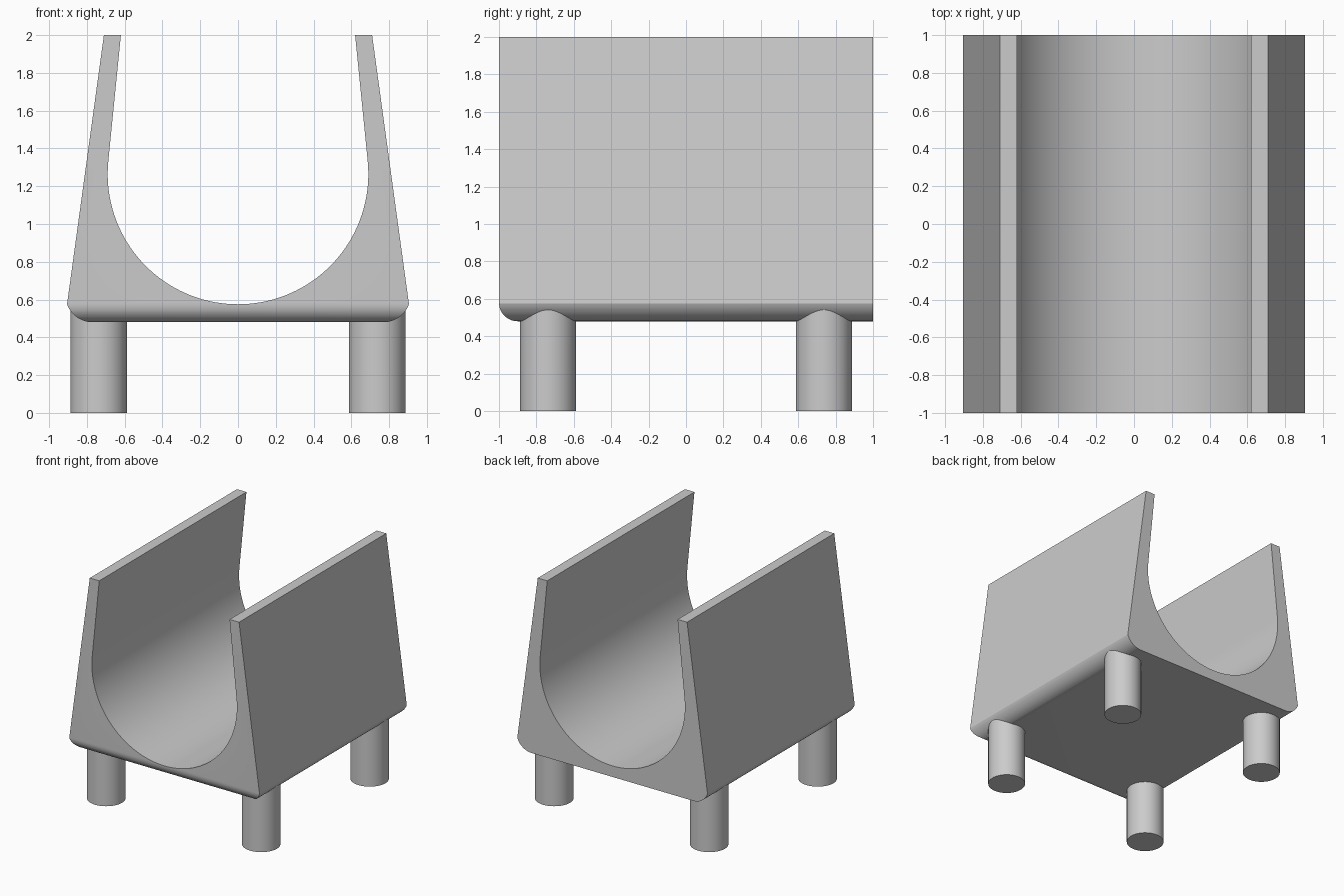
import bpy, bmesh
from math import sin, cos, pi, radians, asin, acos, atan2, hypot

cube = bpy.data.objects.get("Cube")
if cube:
    bpy.data.objects.remove(cube, do_unlink=True)

grey = bpy.data.materials.new("light_grey")
grey.use_nodes = True
colour = (0.6, 0.6, 0.6, 1)
grey.diffuse_color = colour
grey.node_tree.nodes["Principled BSDF"].inputs["Base Color"].default_value = colour


def arc(cx, cz, r, start, end, steps):
    """Points on a circle from one angle to another."""
    angles = [start + (end - start) * i / steps for i in range(steps + 1)]
    return [(cx + r * cos(a), cz + r * sin(a)) for a in angles]


def extrude(name, outline, place, shift):
    """Solid made by sweeping a closed outline along a straight line."""
    bm = bmesh.new()
    base = bm.faces.new([bm.verts.new(place(*p)) for p in outline])
    swept = bmesh.ops.extrude_face_region(bm, geom=[base])["geom"]
    bmesh.ops.translate(bm, vec=shift,
                        verts=[v for v in swept if isinstance(v, bmesh.types.BMVert)])
    bmesh.ops.recalc_face_normals(bm, faces=bm.faces)
    mesh = bpy.data.meshes.new(name)
    bm.to_mesh(mesh)
    bm.free()
    mesh.materials.append(grey)
    obj = bpy.data.objects.new(name, mesh)
    bpy.context.collection.objects.link(obj)
    return obj


def activate(obj):
    bpy.ops.object.select_all(action="DESELECT")
    obj.select_set(True)
    bpy.context.view_layer.objects.active = obj


# Body cross-section: rounded trough with leaning walls and round lower edges
bore_z, bore_r, lip_x, top = 1.265, 0.69, 0.62, 2.0
rise = top - bore_z
tangent = atan2(rise, lip_x) - acos(bore_r / hypot(lip_x, rise))
edge_x, edge_r, bottom = 0.77, 0.143, 0.48
edge_end = asin(0.135 / edge_r) - pi / 2
right_edge = arc(edge_x, bottom + edge_r, edge_r, -pi / 2, edge_end, 14)
left_edge = [(-x, z) for x, z in reversed(right_edge)]
bore = arc(0, bore_z, bore_r, tangent, -pi - tangent, 72)
section = (right_edge + [(0.71, top), (lip_x, top)] + bore
           + [(-lip_x, top), (-0.71, top)] + left_edge)
body = extrude("trough_body", section, lambda x, z: (x, -1, z), (0, 2, 0))

# Rounded lower front edge
round_over = arc(-0.9, bottom + 0.1, 0.1, pi, 1.5 * pi, 16)
cutter = extrude("front_edge_cutter",
                 [(-0.9, 0.3), (-1.1, 0.3), (-1.1, bottom + 0.1)] + round_over,
                 lambda y, z: (-1.1, y, z), (2.2, 0, 0))
cutter.hide_render = True
activate(body)
cut = body.modifiers.new("front_round", "BOOLEAN")
cut.operation, cut.solver, cut.object = "DIFFERENCE", "EXACT", cutter
bpy.ops.object.modifier_apply(modifier=cut.name)
bpy.data.objects.remove(cutter, do_unlink=True)
activate(body)
bpy.ops.object.shade_smooth_by_angle(angle=radians(20))

# Four round legs
leg_height = 0.56
for y_name, sy in (("front", -1), ("back", 1)):
    for x_name, sx in (("right", -1), ("left", 1)):
        bpy.ops.mesh.primitive_cylinder_add(
            vertices=64, radius=0.15, depth=leg_height,
            location=(0.737 * sx, 0.737 * sy, leg_height / 2))
        leg = bpy.context.object
        leg.name = f"{y_name}_{x_name}_leg"
        leg.data.materials.append(grey)
        bpy.ops.object.shade_smooth_by_angle(angle=radians(30))
